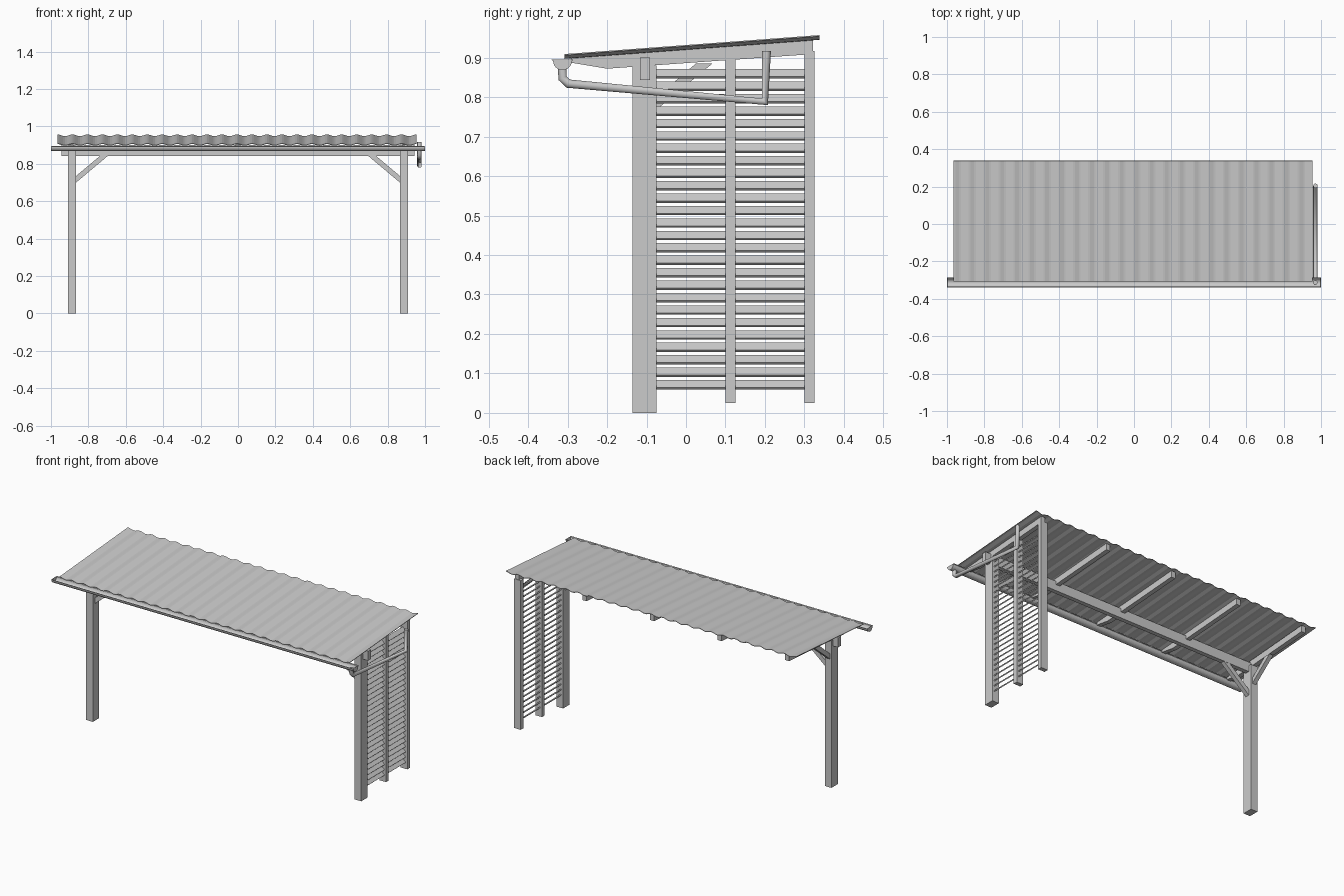
import bpy, bmesh, math
from mathutils import Vector

if "Cube" in bpy.data.objects:
    bpy.data.objects.remove(bpy.data.objects["Cube"], do_unlink=True)

grey = bpy.data.materials.new("plain_grey")
grey.use_nodes = True
grey.diffuse_color = (0.6, 0.6, 0.6, 1)
grey.node_tree.nodes["Principled BSDF"].inputs["Base Color"].default_value = grey.diffuse_color


def finish(name, bm):
    bmesh.ops.recalc_face_normals(bm, faces=bm.faces)
    mesh = bpy.data.meshes.new(name)
    bm.to_mesh(mesh)
    bm.free()
    mesh.materials.append(grey)
    ob = bpy.data.objects.new(name, mesh)
    bpy.context.collection.objects.link(ob)
    return ob


def prism(name, outline, depth):
    """Extrude a closed outline along a depth vector."""
    bm = bmesh.new()
    face = bm.faces.new([bm.verts.new(p) for p in outline])
    new = bmesh.ops.extrude_face_region(bm, geom=[face], use_keep_orig=True)["geom"]
    verts = [v for v in new if isinstance(v, bmesh.types.BMVert)]
    bmesh.ops.translate(bm, verts=verts, vec=depth)
    return finish(name, bm)


def box(name, x0, x1, y0, y1, z0, z1):
    return prism(name, [(x0, y0, z0), (x1, y0, z0), (x1, y1, z0), (x0, y1, z0)], (0, 0, z1 - z0))


def roof_top(y):
    return 0.909 + 0.0744 * (y + 0.308)


# Main posts with sideways braces
POST, HALF = 0.888, 0.022
for side, label in ((-1, "right"), (1, "left")):
    box("main_post_" + label, side * POST - HALF, side * POST + HALF, -0.135, -0.075, 0, 0.88)
    brace = [(0.866, 0.70), (0.866, 0.735), (0.735, 0.845), (0.693, 0.845)]
    prism("side_brace_" + label, [(side * x, -0.117, z) for x, z in brace], (0, 0.025, 0))

# Rear brace on the open side
brace = [(-0.075, 0.768), (-0.075, 0.80), (0.025, 0.885), (0.067, 0.885)]
prism("rear_brace", [(-POST - 0.0125, y, z) for y, z in brace], (0.025, 0, 0))

# Long beam
box("main_beam", -0.943, 0.943, -0.117, -0.091, 0.843, 0.90)

# Rafters with tapered front ends
for i in range(5):
    x = (i - 2) * 0.447
    outline = [(-0.29, 0.887), (-0.2, 0.872), (0.322, 0.909),
               (0.322, roof_top(0.322) - 0.009), (-0.29, roof_top(-0.29) - 0.009)]
    prism("rafter_%d" % (i + 1), [(x - 0.0135, y, z) for y, z in outline], (0.027, 0, 0))

# Louvred side wall
box("wall_post_middle", POST - HALF, POST + HALF, 0.1, 0.125, 0.025, 0.917)
box("wall_post_rear", POST - HALF, POST + HALF, 0.3, 0.325, 0.025, 0.917)
for i in range(26):
    z = 0.0715 + i * 0.0315
    along, across = Vector((-0.01, 0, 0.0095)), Vector((0.0022, 0, 0.0023))
    mid = Vector((POST, -0.078, z))
    prism("slat_%02d" % (i + 1), [mid + along + across, mid + along - across,
          mid - along - across, mid - along + across], (0, 0.38, 0))

# Corrugated roof sheet
WAVES, STEPS = 24, 8
bm = bmesh.new()
rows = []
for i in range(WAVES * STEPS + 1):
    x = -0.965 + 1.92 * i / (WAVES * STEPS)
    wave = 0.0045 * (math.cos(2 * math.pi * i / STEPS) - 1)
    rows.append([bm.verts.new((x, y, roof_top(y) + wave)) for y in (-0.308, 0.338)])
for a, b in zip(rows, rows[1:]):
    bm.faces.new((a[0], b[0], b[1], a[1]))
roof = finish("roof_sheet", bm)
solid = roof.modifiers.new("thickness", "SOLIDIFY")
solid.thickness = 0.003
solid.offset = -1

# Half-round gutter with a flat lip and closed ends
bm = bmesh.new()
GUTTER_Y, GUTTER_Z, R = -0.313, 0.892, 0.023
arc = [(GUTTER_Y - R - 0.004, GUTTER_Z + 0.003)]
arc += [(GUTTER_Y - R * math.cos(math.pi * k / 12), GUTTER_Z - R * math.sin(math.pi * k / 12)) for k in range(13)]
arc += [(GUTTER_Y + R + 0.004, GUTTER_Z + 0.003)]
ends = [[bm.verts.new((x, y, z)) for y, z in arc] for x in (-0.998, 0.998)]
for k in range(len(arc) - 1):
    bm.faces.new((ends[0][k], ends[0][k + 1], ends[1][k + 1], ends[1][k]))
for end in ends:
    bm.faces.new(end)
gutter = finish("gutter", bm)
solid = gutter.modifiers.new("thickness", "SOLIDIFY")
solid.thickness = 0.002
solid.offset = 0

# Drain pipe
curve = bpy.data.curves.new("drain_pipe", "CURVE")
curve.dimensions = "3D"
curve.bevel_depth = 0.0118
curve.bevel_resolution = 3
curve.use_fill_caps = True
path = [(-0.313, 0.88), (-0.313, 0.848), (-0.298, 0.834), (0.2, 0.788), (0.204, 0.917)]
spline = curve.splines.new("POLY")
spline.points.add(len(path) - 1)
for point, (y, z) in zip(spline.points, path):
    point.co = (0.97, y, z, 1)
curve.materials.append(grey)
pipe = bpy.data.objects.new("drain_pipe", curve)
bpy.context.collection.objects.link(pipe)
